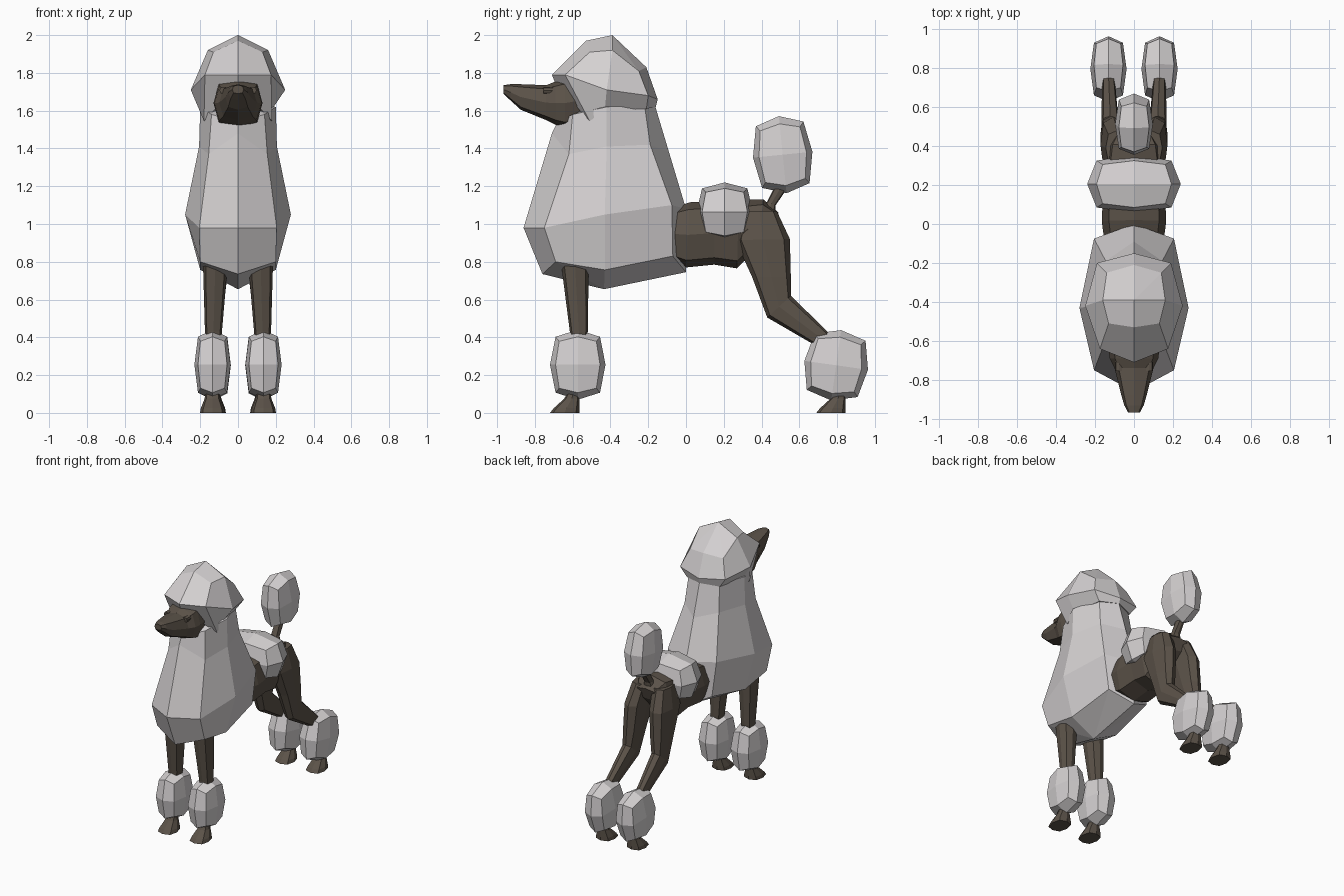
import bpy, bmesh
from mathutils import Vector, Matrix

if "Cube" in bpy.data.objects:
    bpy.data.objects.remove(bpy.data.objects["Cube"])


def material(name, rgb):
    m = bpy.data.materials.new(name)
    m.diffuse_color = (*rgb, 1)
    m.use_nodes = True
    m.node_tree.nodes["Principled BSDF"].inputs["Base Color"].default_value = m.diffuse_color
    return m


FUR = material("pale grey fur", (0.66, 0.635, 0.64))
SKIN = material("dark brown coat", (0.105, 0.085, 0.066))


def finish(bm, name, mat, mirror=False):
    bmesh.ops.recalc_face_normals(bm, faces=bm.faces)
    me = bpy.data.meshes.new(name)
    bm.to_mesh(me)
    bm.free()
    me.materials.append(mat)
    ob = bpy.data.objects.new(name, me)
    bpy.context.collection.objects.link(ob)
    if mirror:
        ob.modifiers.new("mirror", 'MIRROR').use_mirror_merge = False
    return ob


def loft(name, rings, mat, mirror=False, start=None, end=None):
    """Skin rings of equal length; ends are flat caps or fans to a point."""
    bm = bmesh.new()
    vs = [[bm.verts.new(p) for p in r] for r in rings]
    n = len(vs[0])
    for a, b in zip(vs, vs[1:]):
        for i in range(n):
            j = (i + 1) % n
            bm.faces.new((a[i], a[j], b[j], b[i]))
    for ring, tip in ((vs[0], start), (vs[-1], end)):
        if tip:
            t = bm.verts.new(tip)
            for i in range(n):
                bm.faces.new((ring[i], ring[(i + 1) % n], t))
        else:
            bm.faces.new(ring)
    return finish(bm, name, mat, mirror)


def symmetric(half):
    """Front-to-back half ring completed across x = 0."""
    return half + [(-x, y, z) for x, y, z in half[-2:0:-1]]


def section(p, q, x, hx, d=0.78):
    """Eight-sided ring whose long axis runs from p to q in the side (y, z) plane."""
    c = Vector((x, (p[0] + q[0]) / 2, (p[1] + q[1]) / 2))
    v = Vector((0, (q[0] - p[0]) / 2, (q[1] - p[1]) / 2))
    u = Vector((hx, 0, 0))
    return [c + u * a + v * b for a, b in
            ((1, 0), (d, d), (0, 1), (-d, d), (-1, 0), (-d, -d), (0, -1), (d, -d))]


def puff(name, centre, half, tilt=0.0, mirror=False):
    """Once-divided cube pulled toward a ball: a faceted fur puff."""
    bm = bmesh.new()
    bmesh.ops.create_cube(bm, size=2)
    bmesh.ops.subdivide_edges(bm, edges=bm.edges[:], cuts=1, use_grid_fill=True)
    for v in bm.verts:
        k = sum(abs(c) > 0.5 for c in v.co)
        v.co *= (1, 1, 0.8, 0.67)[k]
    bm.transform(Matrix.Translation(centre) @ Matrix.Rotation(tilt, 4, 'X')
                 @ Matrix.Diagonal((*half, 1)))
    return finish(bm, name, FUR, mirror)


# Large chest mane
loft("chest_mane", [symmetric(h) for h in (
    [(0, -.68, 1.54), (.14, -.60, 1.58), (.20, -.42, 1.62), (.13, -.22, 1.63), (0, -.165, 1.63)],
    [(0, -.71, 1.48), (.155, -.62, 1.37), (.206, -.42, 1.41), (.145, -.19, 1.42), (0, -.09, 1.38)],
    [(0, -.86, .98), (.205, -.75, .98), (.28, -.43, 1.05), (.205, -.075, 1.10), (0, 0, 1.08)],
    [(0, -.76, .735), (.20, -.69, .80), (.20, -.43, .757), (.17, -.07, .83), (0, 0, .745)])],
    FUR, start=(0, -.4, 1.66), end=(0, -.434, .655))

# Fur cap on the head, with drooping ears at its front corners
loft("head_fur", [symmetric(h) for h in (
    [(0, -.53, 1.97), (.13, -.51, 1.91), (.16, -.39, 1.92), (.14, -.25, 1.81), (0, -.21, 1.83)],
    [(0, -.71, 1.79), (.175, -.64, 1.79), (.25, -.42, 1.71), (.19, -.2, 1.68), (0, -.15, 1.66)],
    [(0, -.69, 1.74), (.18, -.51, 1.545), (.175, -.43, 1.60), (.14, -.21, 1.61), (0, -.16, 1.62)])],
    FUR, start=(0, -.39, 2.0), end=(0, -.42, 1.62))

# Muzzle and eyes
loft("muzzle", [section((y, lo), (y, hi), 0, hx) for y, lo, hi, hx in (
    (-.967, 1.69, 1.735, .03), (-.93, 1.655, 1.74, .05), (-.875, 1.605, 1.74, .066),
    (-.74, 1.55, 1.735, .10), (-.69, 1.525, 1.755, .125), (-.64, 1.51, 1.77, .13),
    (-.50, 1.55, 1.78, .12))], SKIN)
loft("eye", [section((y, 1.69), (y, 1.725), .078, .02) for y in (-.755, -.70)], SKIN, True)

# Torso with a puff over the hips
loft("torso", [section((y, lo), (y2, hi), 0, hx) for y, lo, y2, hi, hx in (
    (-.12, .82, -.08, 1.08, .15), (0, .77, .02, 1.115, .165), (.15, .785, .15, 1.12, .16),
    (.27, .765, .28, 1.13, .16), (.38, .88, .41, 1.13, .14), (.46, .97, .49, 1.06, .09))], SKIN)
puff("hip_puff", (0, .205, 1.063), (.24, .15, .157))

# Tail
loft("tail", [section((y, z), (y2, z2), 0, hx) for y, z, y2, z2, hx in (
    (.38, 1.06, .47, 1.04, .05), (.43, 1.12, .475, 1.10, .03), (.47, 1.20, .53, 1.18, .025))], SKIN)
puff("tail_puff", (0, .512, 1.367), (.097, .158, .205), 0.1)

# Front legs: limb, puff and paw
loft("front_leg", [section((y, z), (y2, z), x, hx) for y, y2, z, x, hx in (
    (-.67, -.50, .95, .115, .07), (-.66, -.515, .78, .12, .065),
    (-.615, -.52, .43, .13, .045), (-.61, -.54, .2, .135, .035))], SKIN, True)
puff("front_leg_puff", (.135, -.573, .255), (.096, .147, .185), 0, True)

# Hind legs: thigh through hock, puff and paw
loft("hind_leg", [section(p, q, x, hx) for p, q, x, hx in (
    ((.30, 1.07), (.48, 1.07), .085, .06), ((.26, .915), (.55, .92), .105, .067),
    ((.35, .72), (.555, .72), .115, .058), ((.43, .505), (.555, .62), .122, .046),
    ((.68, .36), (.745, .435), .13, .034), ((.75, .27), (.82, .33), .13, .03))], SKIN, True)
puff("hind_leg_puff", (.131, .795, .252), (.093, .17, .188), -0.14, True)

for name, y, x in (("front_paw", -.64, .135), ("hind_paw", .77, .13)):
    loft(name, [section((y + a, z), (y + b, z), x, hx) for a, b, z, hx in (
        (-.08, .075, 0, .066), (-.06, .075, .025, .062),
        (-.005, .075, .075, .042), (.02, .075, .12, .035))], SKIN, True)
